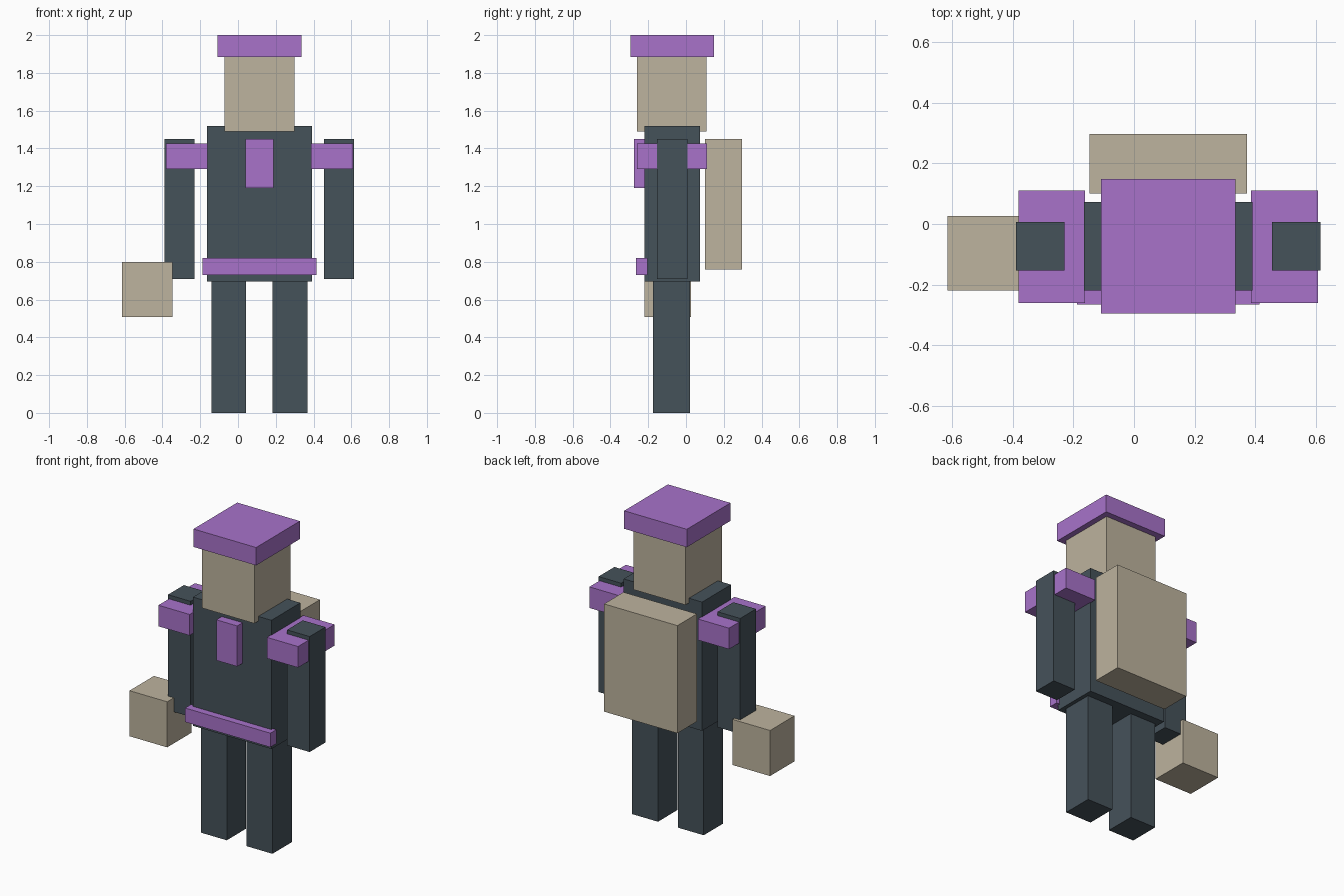
import bpy
from mathutils import Vector

if "Cube" in bpy.data.objects:
    bpy.data.objects.remove(bpy.data.objects["Cube"], do_unlink=True)

CENTRE = 0.113  # body midline in x


def material(name, rgb):
    mat = bpy.data.materials.new(name)
    mat.use_nodes = True
    colour = (*rgb, 1.0)
    mat.diffuse_color = colour
    mat.node_tree.nodes["Principled BSDF"].inputs["Base Color"].default_value = colour
    return mat


slate = material("slate_cloth", (0.060, 0.084, 0.102))
purple = material("purple_trim", (0.392, 0.171, 0.590))
tan = material("tan", (0.509, 0.451, 0.342))


def box(name, mat, x, y, z):
    """Box spanning the given (min, max) range on each axis."""
    low, high = (Vector(corner) for corner in zip(x, y, z))
    bpy.ops.mesh.primitive_cube_add(size=1, location=(low + high) / 2)
    obj = bpy.context.object
    obj.name = name
    obj.scale = high - low
    bpy.ops.object.transform_apply(location=False, rotation=False, scale=True)
    obj.data.materials.append(mat)
    return obj


def centred(name, mat, half, y, z):
    return box(name, mat, (CENTRE - half, CENTRE + half), y, z)


def pair(name, mat, inner, outer, y, z):
    box("left_" + name, mat, (CENTRE + inner, CENTRE + outer), y, z)
    box("right_" + name, mat, (CENTRE - outer, CENTRE - inner), y, z)


# Body, head and hat
centred("torso", slate, 0.278, (-0.22, 0.073), (0.695, 1.52))
centred("head", tan, 0.185, (-0.26, 0.108), (1.49, 1.885))
centred("hat", purple, 0.222, (-0.295, 0.148), (1.885, 2.0))

# Limbs and shoulder pads
pair("leg", slate, 0.07, 0.254, (-0.175, 0.022), (0.0, 0.695))
pair("arm", slate, 0.342, 0.502, (-0.153, 0.007), (0.71, 1.45))
pair("shoulder_pad", purple, 0.274, 0.495, (-0.26, 0.11), (1.29, 1.425))

# Trim on the front
centred("belt", purple, 0.302, (-0.265, -0.205), (0.73, 0.82))
centred("chest_plate", purple, 0.074, (-0.275, -0.215), (1.19, 1.45))

# Backpack and carried crate
centred("backpack", tan, 0.26, (0.10, 0.297), (0.76, 1.45))
box("carried_crate", tan, (-0.615, -0.348), (-0.22, 0.027), (0.508, 0.80))
